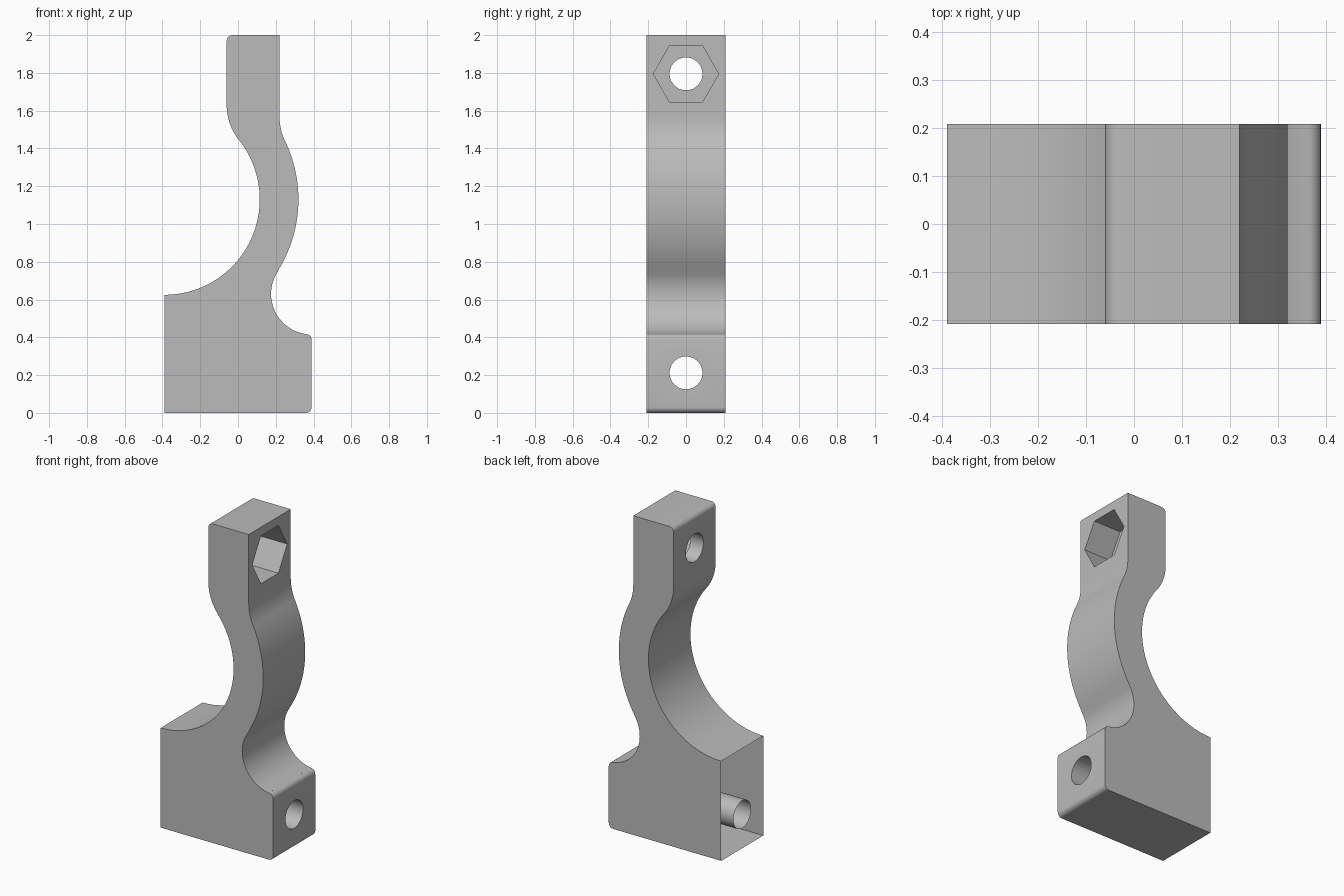
import bpy, bmesh, math
from mathutils import Matrix

if "Cube" in bpy.data.objects:
    bpy.data.objects.remove(bpy.data.objects["Cube"])

HALF_Y = 0.208
HALF_X = 0.39
GREY = bpy.data.materials.new("plain_grey")
GREY.diffuse_color = (0.5, 0.5, 0.5, 1)
GREY.use_nodes = True
GREY.node_tree.nodes["Principled BSDF"].inputs["Base Color"].default_value = GREY.diffuse_color


def arc(cx, cz, r, a0, a1, n):
    """Points on an arc in the xz plane, angles in degrees."""
    angles = [math.radians(a0 + (a1 - a0) * i / n) for i in range(n + 1)]
    return [(cx + r * math.cos(a), cz + r * math.sin(a)) for a in angles]


def cutter(name, sides, radius, x0, x1, z):
    """Prism along x used to cut a hole, with a corner pointing along y."""
    bm = bmesh.new()
    bmesh.ops.create_cone(bm, cap_ends=True, segments=sides, radius1=radius,
                          radius2=radius, depth=x1 - x0)
    turn = Matrix.Rotation(math.pi / 2, 4, 'Y')
    move = Matrix.Translation(((x0 + x1) / 2, 0, z))
    bm.transform(move @ turn)
    mesh = bpy.data.meshes.new(name)
    bm.to_mesh(mesh)
    bm.free()
    ob = bpy.data.objects.new(name, mesh)
    bpy.context.collection.objects.link(ob)
    ob.hide_render = True
    return ob


# Side profile, counter-clockwise: block, foot, curved neck, upright head
R_IN, R_OUT, CZ = 0.505, 0.71, 1.13
tan_in = math.degrees(math.atan2(0.50, 0.627))
tan_out = math.degrees(math.atan2(0.438, 0.91))
tan_foot = math.degrees(math.atan2(-0.50, 0.78))
profile = [(-HALF_X, 0)]
profile += arc(0.36, 0.03, 0.03, -90, 0, 5)                       # foot lower corner
profile += arc(0.36, 0.387, 0.03, 0, 90, 5)                       # foot upper corner
profile += arc(0.39, 0.63, 0.215, 262, 180 + tan_foot, 24)        # scoop above foot
profile += arc(-HALF_X, CZ, R_OUT, tan_foot, tan_out, 32)[1:]     # outer neck
profile += arc(0.52, 1.568, 0.30, 180 + tan_out, 180, 10)[1:]     # blend into head
profile += [(0.22, 2.0)]
profile += arc(-0.03, 1.97, 0.03, 90, 180, 5)                     # head corner
profile += arc(0.237, 1.63, 0.297, 180, 180 + tan_in, 12)         # inner blend
profile += arc(-HALF_X, CZ, R_IN, tan_in, -90, 48)[1:]            # inner neck

bm = bmesh.new()
face = bm.faces.new([bm.verts.new((x, -HALF_Y, z)) for x, z in profile])
ext = bmesh.ops.extrude_face_region(bm, geom=[face])
bmesh.ops.translate(bm, vec=(0, 2 * HALF_Y, 0),
                    verts=[v for v in ext["geom"] if isinstance(v, bmesh.types.BMVert)])
bmesh.ops.recalc_face_normals(bm, faces=bm.faces)
mesh = bpy.data.meshes.new("clamp_bracket")
bm.to_mesh(mesh)
bm.free()
mesh.materials.append(GREY)
bracket = bpy.data.objects.new("clamp_bracket", mesh)
bpy.context.collection.objects.link(bracket)
bpy.context.view_layer.objects.active = bracket
bracket.select_set(True)

# Bolt holes and hexagonal nut pocket
cutters = [cutter("lower_bolt_cutter", 40, 0.087, -0.6, 0.6, 0.212),
           cutter("upper_bolt_cutter", 40, 0.087, -0.3, 0.5, 1.795),
           cutter("nut_pocket_cutter", 6, 0.173, 0.03, 0.4, 1.795)]
# Turn the hexagon so its corners point along y
cutters[2].data.transform(Matrix.Translation((0, 0, 1.795))
                          @ Matrix.Rotation(math.radians(0), 4, 'X')
                          @ Matrix.Translation((0, 0, -1.795)))
hexagon = cutters[2].data
if max(abs(v.co.y) for v in hexagon.vertices) < 0.17:
    hexagon.transform(Matrix.Translation((0, 0, 1.795))
                      @ Matrix.Rotation(math.radians(30), 4, 'X')
                      @ Matrix.Translation((0, 0, -1.795)))
for c in cutters:
    mod = bracket.modifiers.new(c.name, 'BOOLEAN')
    mod.object = c
    mod.operation = 'DIFFERENCE'
    mod.solver = 'EXACT'
    bpy.ops.object.modifier_apply(modifier=mod.name)
for c in cutters:
    bpy.data.objects.remove(c)

# The block is open on its left end, leaving the bolt tube visible inside
bm = bmesh.new()
bm.from_mesh(mesh)
left = [f for f in bm.faces if all(v.co.x < -HALF_X + 1e-4 for v in f.verts)]
bmesh.ops.delete(bm, geom=left, context='FACES')
bm.to_mesh(mesh)
bm.free()

bpy.ops.object.shade_smooth_by_angle(angle=math.radians(30))
